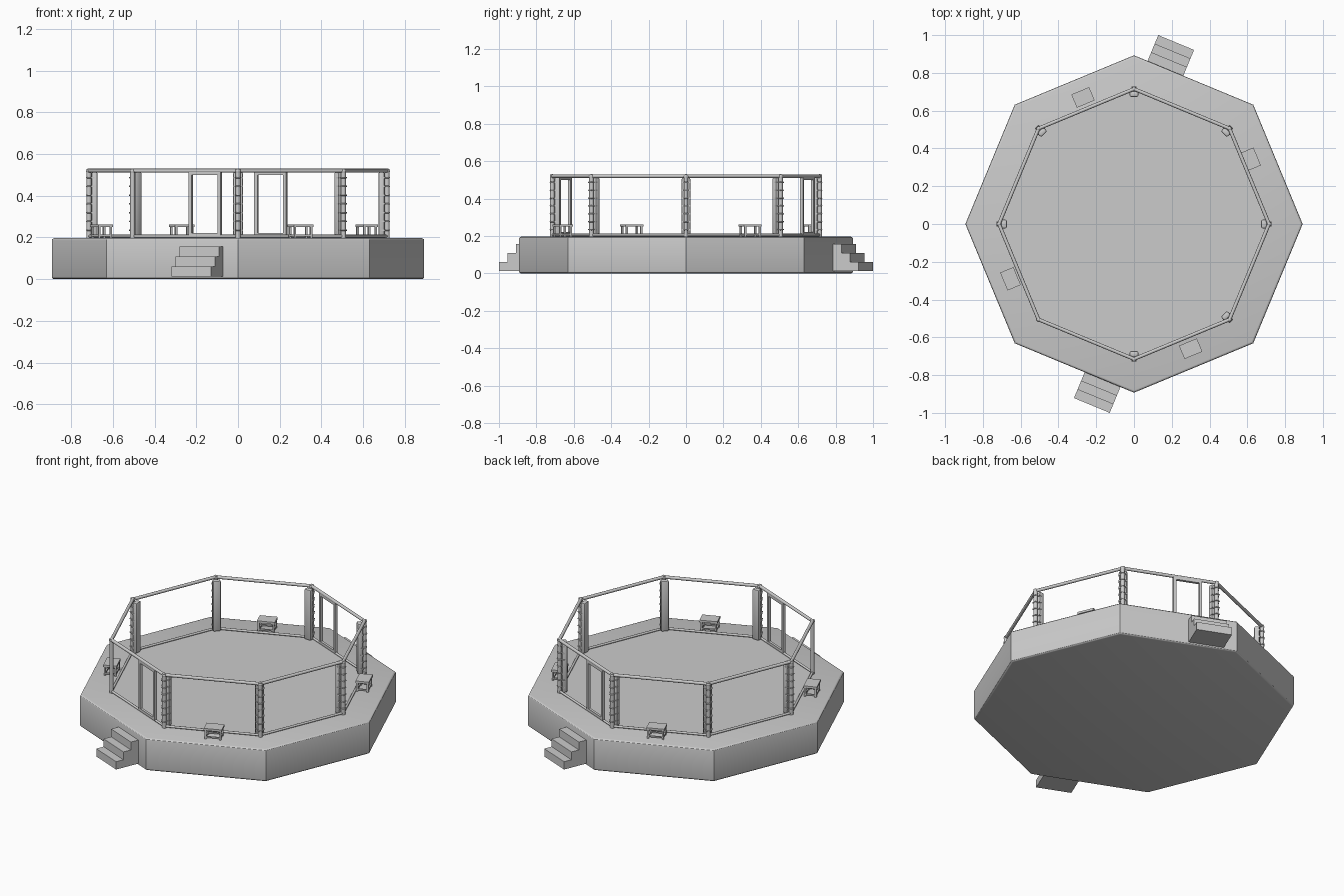
import bpy, bmesh
from math import radians, cos, sin, pi
from mathutils import Vector, Matrix

if "Cube" in bpy.data.objects:
    bpy.data.objects.remove(bpy.data.objects["Cube"])

FLOOR = 0.197      # platform top
R_CAGE = 0.715     # fence corner radius


def finish(name, bm, smooth=None):
    bmesh.ops.recalc_face_normals(bm, faces=bm.faces[:])
    me = bpy.data.meshes.new(name)
    bm.to_mesh(me)
    bm.free()
    ob = bpy.data.objects.new(name, me)
    bpy.context.collection.objects.link(ob)
    if smooth:
        bpy.ops.object.select_all(action='DESELECT')
        ob.select_set(True)
        bpy.context.view_layer.objects.active = ob
        bpy.ops.object.shade_smooth_by_angle(angle=radians(smooth))
    return ob


def side(deg):
    """Frame with local x pointing outward at the given angle, y along the side."""
    return Matrix.Rotation(radians(deg), 4, 'Z')


def box(bm, frame, lo, hi, bevel=0.0):
    lo, hi = Vector(lo), Vector(hi)
    m = frame @ Matrix.Translation((lo + hi) / 2) @ Matrix.Diagonal((*(hi - lo), 1))
    vs = bmesh.ops.create_cube(bm, size=1, matrix=m)['verts']
    if bevel:
        edges = list({e for v in vs for e in v.link_edges})
        bmesh.ops.bevel(bm, geom=edges, offset=bevel, segments=2, affect='EDGES', profile=0.5)


def tube(bm, a, b, r, n=12):
    a, b = Vector(a), Vector(b)
    d = b - a
    m = Matrix.Translation((a + b) / 2) @ d.to_track_quat('Z', 'Y').to_matrix().to_4x4()
    bmesh.ops.create_cone(bm, cap_ends=True, segments=n, radius1=r, radius2=r,
                          depth=d.length, matrix=m)


def corner(k, z, r=R_CAGE):
    return Vector((r * cos(k * pi / 4), r * sin(k * pi / 4), z))


def octagon(name, r, z0, z1, bevel):
    bm = bmesh.new()
    bmesh.ops.create_cone(bm, cap_ends=True, segments=8, radius1=r, radius2=r, depth=z1 - z0,
                          matrix=Matrix.Translation((0, 0, (z0 + z1) / 2)))
    # align a corner with +x
    v = bm.verts[:][0].co
    bmesh.ops.rotate(bm, verts=bm.verts, matrix=Matrix.Rotation(-Vector((1, 0)).angle_signed(
        Vector((v.x, v.y))) * -1, 3, 'Z'))
    if bevel:
        rim = [e for e in bm.edges if abs(e.verts[0].co.z - e.verts[1].co.z) < 1e-5]
        bmesh.ops.bevel(bm, geom=rim, offset=bevel, segments=3, affect='EDGES', profile=0.5)
    return finish(name, bm, 30)


# Raised platform and fighting canvas
octagon("platform", 0.893, 0, FLOOR, 0.012)
octagon("canvas", R_CAGE - 0.006, FLOOR - 0.01, FLOOR + 0.002, 0)

# Fence posts
bm = bmesh.new()
for k in range(8):
    tube(bm, corner(k, FLOOR), corner(k, 0.528), 0.012)
    bmesh.ops.create_uvsphere(bm, u_segments=12, v_segments=8, radius=0.0135,
                              matrix=Matrix.Translation(corner(k, 0.518)))
finish("fence_posts", bm, 40)

# Top and bottom rails
for name, z, r in (("top_rails", 0.52, 0.0095), ("bottom_rails", 0.206, 0.007)):
    bm = bmesh.new()
    for k in range(8):
        tube(bm, corner(k, z), corner(k + 1, z), r)
    finish(name, bm, 40)

# Corner pads on the inside of the posts, laced on with straps (one post is bare)
pads, straps = bmesh.new(), bmesh.new()
for k in range(8):
    if k == 5:
        continue
    f = side(k * 45)
    box(pads, f, (R_CAGE - 0.042, -0.023, 0.203), (R_CAGE - 0.012, 0.023, 0.513), 0.008)
    for i in range(7):
        z = 0.235 + i * 0.042
        for s in (-1, 1):
            y0, y1 = sorted((s * 0.012, s * 0.025))
            box(straps, f, (R_CAGE - 0.026, y0, z - 0.004), (R_CAGE - 0.008, y1, z + 0.004))
        box(straps, f, (R_CAGE - 0.012, -0.014, z - 0.004), (R_CAGE + 0.014, 0.014, z + 0.004), 0.004)
finish("corner_pads", pads, 40)
finish("pad_straps", straps, 30)

# Gates and stairs, repeated on opposite sides
APO = R_CAGE * cos(pi / 8)
for name, ang in (("front", -112.5), ("back", 67.5)):
    f = side(ang)
    bm = bmesh.new()
    y0, y1, z0, z1, w = 0.02, 0.186, 0.205, 0.515, 0.016
    for a, b in (((y0, z0), (y0 + w, z1)), ((y1 - w, z0), (y1, z1)),
                 ((y0, z0), (y1, z0 + w)), ((y0, z1 - w), (y1, z1))):
        box(bm, f, (APO - 0.008, a[0], a[1]), (APO + 0.008, b[0], b[1]))
    finish(name + "_gate", bm)

    # stepped side profile extruded across the stair width
    bm = bmesh.new()
    prof = [(0.80, 0.013), (0.973, 0.013)]
    for i in range(3):
        x = 0.973 - i * 0.049
        z = 0.061 + i * 0.048
        prof += [(x, z), (x - 0.049 if i < 2 else 0.80, z)]
    face = bm.faces.new([bm.verts.new(f @ Vector((x, 0.06 - 0.001, z)))
                         for x, z in dict.fromkeys(prof)])
    ext = bmesh.ops.extrude_face_region(bm, geom=[face], use_keep_orig=True)['geom']
    shift = f.to_3x3() @ Vector((0, -0.205, 0))
    # centre of the stairs sits clockwise of the side's middle
    bmesh.ops.translate(bm, vec=shift, verts=[v for v in ext if isinstance(v, bmesh.types.BMVert)])
    bmesh.ops.translate(bm, vec=f.to_3x3() @ Vector((0, 0.205, 0)), verts=bm.verts)
    finish(name + "_stairs", bm)

# Stools outside the fence
for i, (x, y, ang) in enumerate(((-0.27, 0.67, 112.5), (0.617, 0.343, 22.5),
                                 (-0.654, -0.29, 202.5), (0.30, -0.66, -67.5))):
    f = Matrix.Translation((x, y, FLOOR)) @ side(ang)
    bm = bmesh.new()
    box(bm, f, (-0.038, -0.051, 0.053), (0.038, 0.051, 0.066))
    for sx in (-1, 1):
        for sy in (-1, 1):
            cx, cy = sx * 0.030, sy * 0.042
            box(bm, f, (cx - 0.005, cy - 0.005, 0), (cx + 0.005, cy + 0.005, 0.053))
        box(bm, f, (sx * 0.030 - 0.004, -0.042, 0.008), (sx * 0.030 + 0.004, 0.042, 0.016))
        box(bm, f, (-0.030, sx * 0.042 - 0.004, 0.008), (0.030, sx * 0.042 + 0.004, 0.016))
    finish("stool_%d" % (i + 1), bm)
